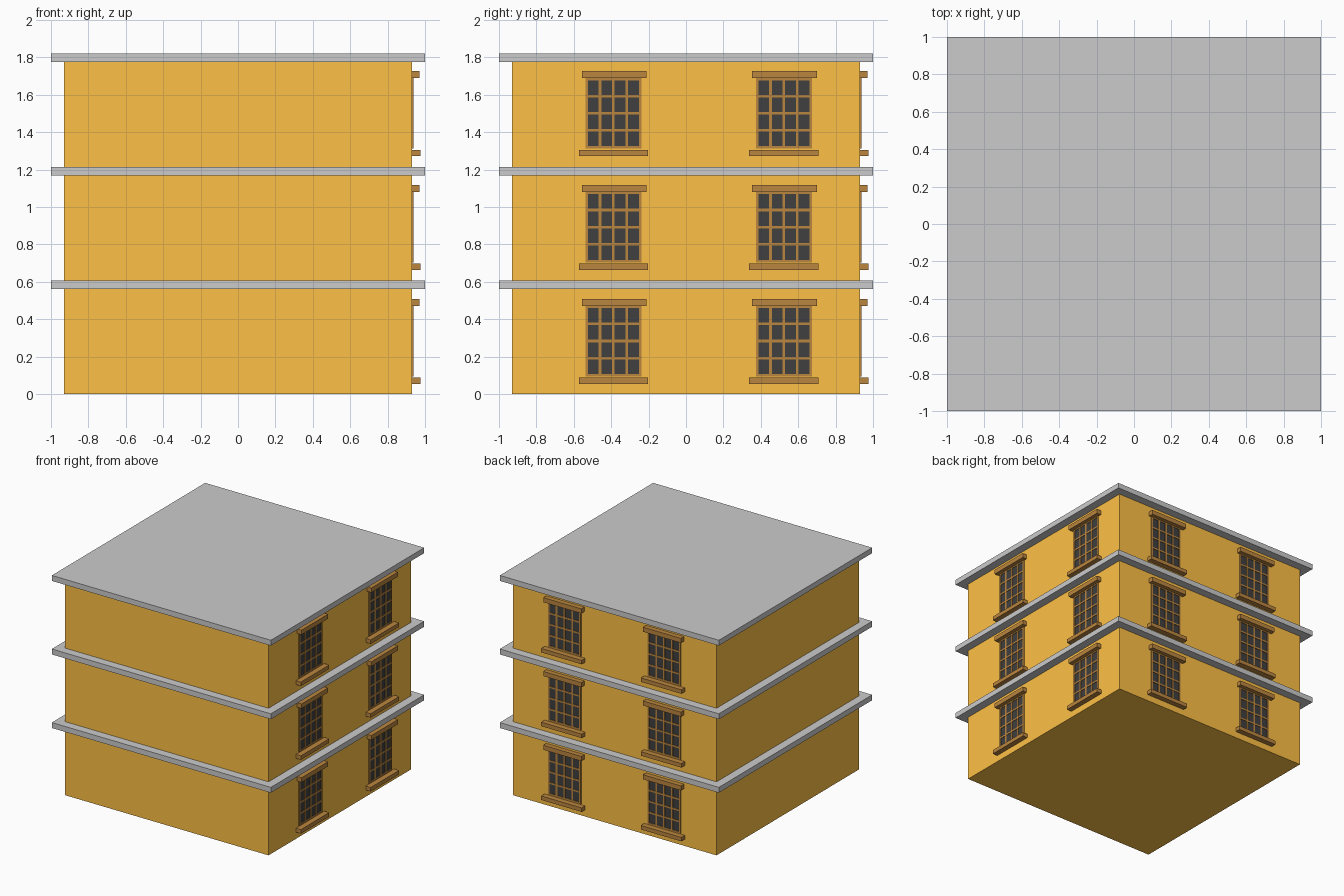
import bpy, bmesh
from mathutils import Matrix, Vector
from math import pi

if "Cube" in bpy.data.objects:
    bpy.data.objects.remove(bpy.data.objects["Cube"])


def material(name, rgb):
    m = bpy.data.materials.new(name)
    m.diffuse_color = (*rgb, 1)
    m.use_nodes = True
    m.node_tree.nodes["Principled BSDF"].inputs["Base Color"].default_value = m.diffuse_color
    return m


orange = material("orange_plaster", (0.99, 0.53, 0.06))
brown = material("brown_wood", (0.50, 0.24, 0.05))
dark = material("dark_glass", (0.05, 0.05, 0.05))


def boxes(name, spans, mat=None, turn=0):
    """One object from boxes given as (x0, x1, y0, y1, z0, z1), turned about z."""
    bm = bmesh.new()
    rot = Matrix.Rotation(turn, 4, 'Z')
    for x0, x1, y0, y1, z0, z1 in spans:
        centre = Vector(((x0 + x1) / 2, (y0 + y1) / 2, (z0 + z1) / 2))
        size = Matrix.Diagonal((x1 - x0, y1 - y0, z1 - z0, 1))
        bmesh.ops.create_cube(bm, size=1, matrix=rot @ Matrix.Translation(centre) @ size)
    mesh = bpy.data.meshes.new(name)
    bm.to_mesh(mesh)
    bm.free()
    ob = bpy.data.objects.new(name, mesh)
    bpy.context.collection.objects.link(ob)
    if mat:
        mesh.materials.append(mat)
    return ob


W = 0.93            # half width of the walls
HW = 0.15           # half width of a window
BAR = 0.014         # glazing bar width


def window(tag, y, z, turn):
    """Window on the +x wall at height z of its floor, then turned to its side."""
    z0, z1 = z + 0.094, z + 0.474
    # glass pane
    boxes("glass_" + tag, [(W - 0.005, W + 0.003, y - HW + 0.005, y + HW - 0.005,
                            z0 + 0.005, z1 - 0.005)], dark, turn)
    # frame and glazing bars, four panes by four
    bars = []
    for i in range(5):
        yc = y - HW + BAR / 2 + i * (2 * HW - BAR) / 4
        zc = z0 + BAR / 2 + i * (z1 - z0 - BAR) / 4
        bars.append((W - 0.005, W + 0.007, yc - BAR / 2, yc + BAR / 2, z0, z1))
        bars.append((W - 0.005, W + 0.007, y - HW, y + HW, zc - BAR / 2, zc + BAR / 2))
    boxes("window_frame_" + tag, bars, brown, turn)
    # lintel and sill
    boxes("lintel_" + tag, [(W - 0.005, 0.97, y - 0.169, y + 0.178, z + 0.471, z + 0.509)],
          brown, turn)
    boxes("sill_" + tag, [(W - 0.005, 0.975, y - 0.185, y + 0.185, z + 0.055, z + 0.088)],
          brown, turn)


for f in range(3):
    base = f * 0.607
    # storey walls and projecting slab
    boxes(f"walls_{f}", [(-W, W, -W, W, base, base + 0.563)], orange)
    boxes(f"floor_slab_{f}", [(-1, 1, -1, 1, base + 0.562, base + 0.607)])
    # two windows on the right wall, two on the back wall
    for side, turn, ys in (("right", 0, (-0.388, 0.523)), ("back", pi / 2, (-0.455, 0.455))):
        for i, y in enumerate(ys):
            window(f"{side}_{f}_{i}", y, f * 0.609, turn)
